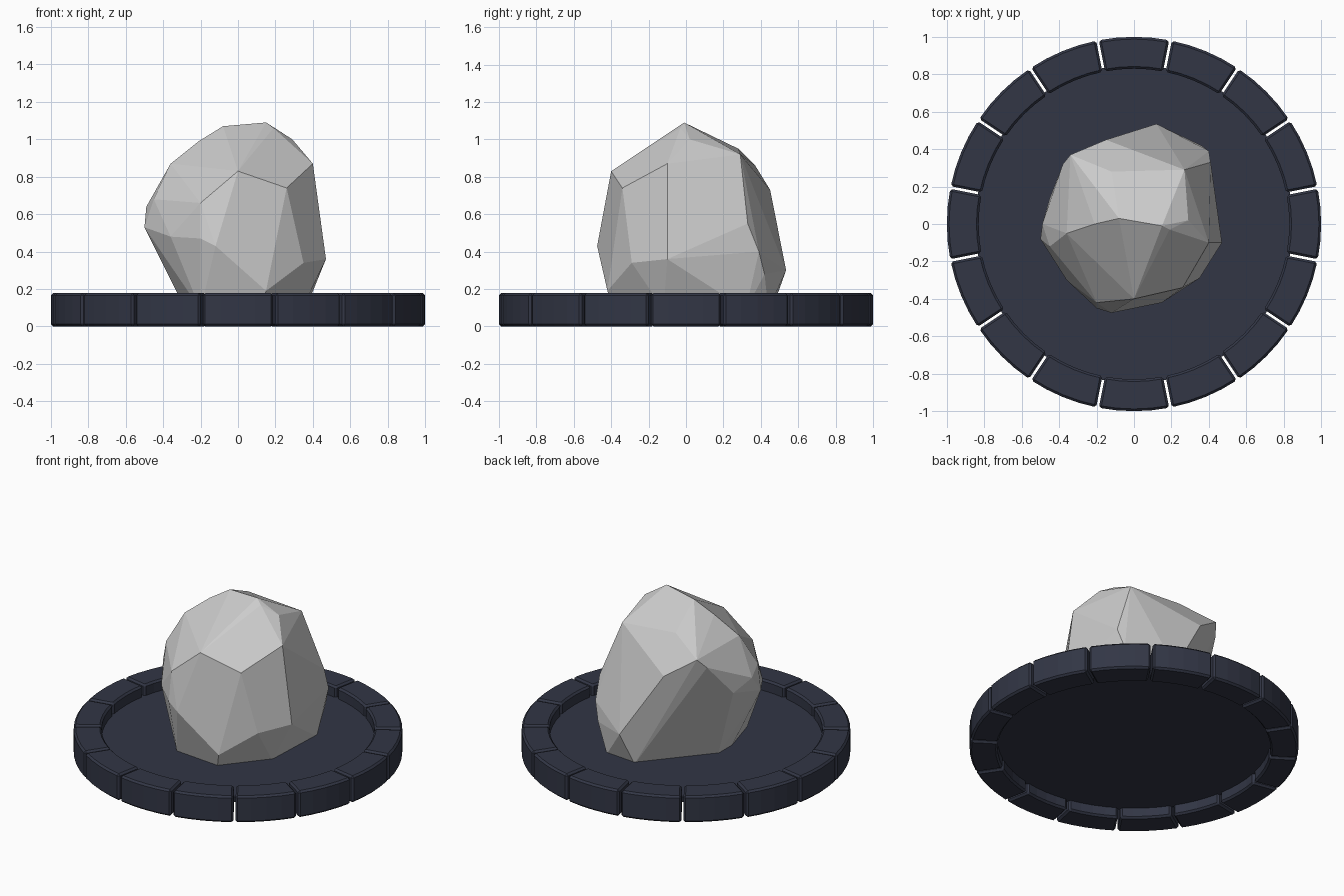
import bpy, bmesh, math

if "Cube" in bpy.data.objects:
    bpy.data.objects.remove(bpy.data.objects["Cube"])

dark = bpy.data.materials.new("dark_slate")
dark.diffuse_color = (0.032, 0.037, 0.06, 1)
dark.use_nodes = True
dark.node_tree.nodes["Principled BSDF"].inputs["Base Color"].default_value = dark.diffuse_color


def make_object(name, bm, mat=None):
    bmesh.ops.recalc_face_normals(bm, faces=bm.faces)
    mesh = bpy.data.meshes.new(name)
    bm.to_mesh(mesh)
    bm.free()
    ob = bpy.data.objects.new(name, mesh)
    bpy.context.collection.objects.link(ob)
    if mat:
        mesh.materials.append(mat)
    return ob


# Rim: sixteen bevelled curved blocks with narrow gaps
def rim_block(index, count=16, r_in=0.83, r_out=1.0, height=0.178, steps=4):
    mid = math.tau * index / count
    bm = bmesh.new()
    outline = []
    for radius, order in ((r_out, range(steps + 1)), (r_in, range(steps, -1, -1))):
        half = math.pi / count - 0.007 / radius
        for i in order:
            a = mid - half + 2 * half * i / steps
            outline.append(bm.verts.new((radius * math.cos(a), radius * math.sin(a), 0)))
    base = bm.faces.new(outline)
    up = bmesh.ops.extrude_face_region(bm, geom=[base])["geom"]
    bmesh.ops.translate(bm, vec=(0, 0, height),
                        verts=[g for g in up if isinstance(g, bmesh.types.BMVert)])
    bmesh.ops.recalc_face_normals(bm, faces=bm.faces)
    sharp = [e for e in bm.edges if e.calc_face_angle(0) > 0.8]
    bmesh.ops.bevel(bm, geom=sharp, offset=0.012, segments=1, affect='EDGES')
    make_object(f"rim_block_{index + 1}", bm, dark)


for k in range(16):
    rim_block(k)

# Floor: thin disc recessed inside the rim
bm = bmesh.new()
bmesh.ops.create_cone(bm, cap_ends=True, segments=64, radius1=0.85, radius2=0.85, depth=0.035)
bmesh.ops.translate(bm, vec=(0, 0, 0.087), verts=bm.verts)
make_object("floor_disc", bm, dark)

# Boulder: faceted hull through the main corners
corners = [
    # crown
    (-0.08, 0.03, 1.07), (0.15, -0.01, 1.09), (0.19, -0.03, 1.06), (0.29, 0.02, 1.0),
    (-0.21, 0.0, 0.99), (0.27, 0.29, 0.92), (-0.12, 0.28, 0.95),
    # shoulders
    (0.0, -0.4, 0.83), (0.26, -0.34, 0.74), (0.4, -0.1, 0.87),
    (-0.34, 0.37, 0.86), (-0.38, 0.32, 0.8), (-0.36, -0.05, 0.87), (-0.15, 0.45, 0.73),
    # waist
    (-0.5, -0.08, 0.53), (-0.49, 0.0, 0.64), (-0.45, -0.12, 0.68), (-0.45, 0.14, 0.58),
    (-0.36, -0.3, 0.48), (-0.2, -0.45, 0.47), (-0.12, -0.475, 0.43), (-0.2, -0.42, 0.66),
    (0.02, 0.5, 0.5), (0.41, 0.33, 0.55), (0.4, 0.39, 0.4), (0.45, -0.12, 0.54),
    # lower edge
    (0.47, -0.1, 0.36), (0.35, -0.29, 0.34), (0.15, -0.42, 0.19), (-0.07, -0.45, 0.34),
    (0.12, 0.535, 0.3), (0.36, 0.42, 0.28),
    # foot, sunk into the floor
    (-0.28, -0.08, 0.09), (-0.28, 0.06, 0.09), (-0.2, -0.36, 0.09), (0.12, -0.39, 0.09),
    (0.34, -0.12, 0.09), (0.36, 0.32, 0.09), (0.06, 0.46, 0.09), (0.28, 0.44, 0.09),
]
bm = bmesh.new()
for co in corners:
    bm.verts.new(co)
hull = bmesh.ops.convex_hull(bm, input=bm.verts)
loose = [v for v in bm.verts if not v.link_faces]
bmesh.ops.delete(bm, geom=loose, context='VERTS')
bmesh.ops.dissolve_limit(bm, angle_limit=math.radians(7), verts=bm.verts, edges=bm.edges)
make_object("boulder", bm)
